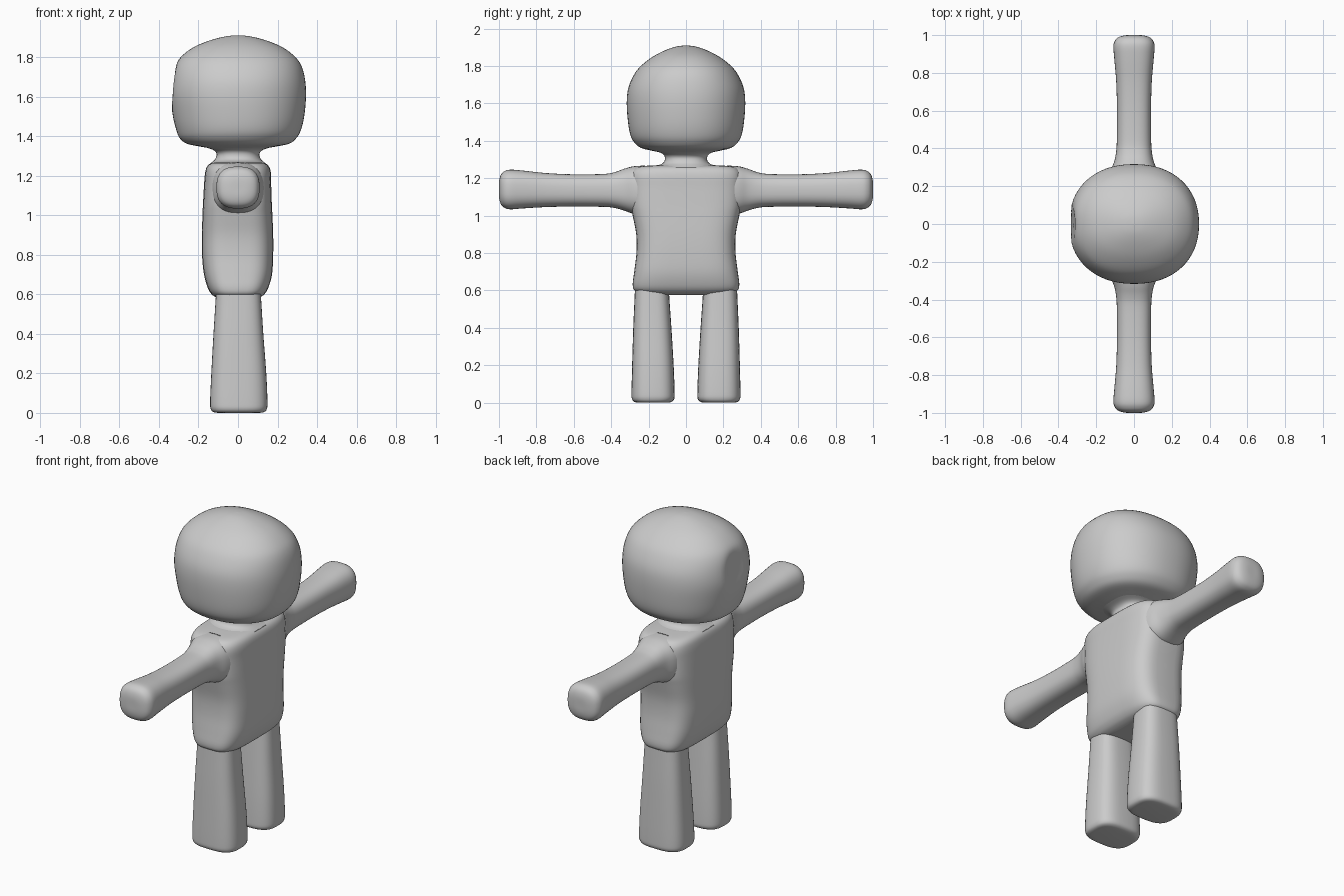
import bpy, bmesh, math
from mathutils import Vector

clay = bpy.data.materials.new("light_grey")
clay.diffuse_color = (0.6, 0.6, 0.6, 1)


def smooth_rows(rows, steps=4):
    """Catmull-Rom interpolation between section rows."""
    out = []
    for i in range(len(rows) - 1):
        p = [rows[max(0, min(len(rows) - 1, i + k))] for k in (-1, 0, 1, 2)]
        for s in range(steps):
            t = s / steps
            out.append([b + 0.5 * t * (c - a + t * (2 * a - 5 * b + 4 * c - d + t * (3 * (b - c) + d - a)))
                        for a, b, c, d in zip(*p)])
    return out + [list(rows[-1])]


def loft(name, rows, place, sides=40, power=2.5, sculpt=None):
    """Skin rounded sections; row = distance, centre u, centre v, half u, half v."""
    bm = bmesh.new()
    rings = []
    for d, cu, cv, hu, hv in smooth_rows(rows):
        ring = []
        for i in range(sides):
            a = 2 * math.pi * i / sides
            c, s = math.cos(a), math.sin(a)
            u = cu + max(hu, 0.002) * math.copysign(abs(c) ** (2 / power), c)
            v = cv + max(hv, 0.002) * math.copysign(abs(s) ** (2 / power), s)
            ring.append(bm.verts.new(place(d, u, v)))
        rings.append(ring)
    for r0, r1 in zip(rings, rings[1:]):
        for i in range(sides):
            j = (i + 1) % sides
            bm.faces.new((r0[i], r0[j], r1[j], r1[i]))
    bm.faces.new(rings[0])
    bm.faces.new(rings[-1])
    if sculpt:
        for v in bm.verts:
            sculpt(v.co)
    bmesh.ops.recalc_face_normals(bm, faces=bm.faces)
    for f in bm.faces:
        f.smooth = True
    mesh = bpy.data.meshes.new(name)
    bm.to_mesh(mesh)
    bm.free()
    mesh.materials.append(clay)
    ob = bpy.data.objects.new(name, mesh)
    bpy.context.collection.objects.link(ob)
    return ob


def upright(d, u, v):
    return Vector((u, v, d))


def face_dent(co):
    # flattened face with a shallow oval dimple
    if co.x < 0:
        r = (co.y / 0.085) ** 2 + ((co.z - 1.66) / 0.1) ** 2
        co.x += 0.022 * math.exp(-r * r)


# Head: wide rounded block with a domed crown
loft("head", [
    (1.335, 0, 0, 0.12, 0.12), (1.347, 0, 0, 0.19, 0.18), (1.362, 0, 0, 0.26, 0.24),
    (1.39, 0, 0, 0.295, 0.275), (1.43, 0.003, 0, 0.315, 0.297), (1.5, 0.003, 0, 0.332, 0.31),
    (1.6, 0, 0, 0.344, 0.317), (1.68, 0, 0, 0.34, 0.309), (1.75, 0, 0, 0.323, 0.28),
    (1.8, 0, 0, 0.29, 0.242), (1.85, 0, 0, 0.225, 0.178), (1.885, 0, 0, 0.14, 0.11),
    (1.905, 0, 0, 0.06, 0.05), (1.91, 0, 0, 0.002, 0.002)],
    upright, sides=64, power=2.2, sculpt=face_dent)

# Neck: flares into head and shoulders
loft("neck", [
    (1.255, 0, 0, 0.15, 0.24), (1.27, 0, 0, 0.13, 0.15), (1.285, 0, 0, 0.115, 0.12),
    (1.31, 0, 0, 0.108, 0.113), (1.33, 0, 0, 0.125, 0.125), (1.345, 0, 0, 0.17, 0.16),
    (1.36, 0, 0, 0.22, 0.21)], upright, power=2.4)

# Torso: soft box, waisted, with a tucked hem
loft("torso", [
    (0.575, 0, 0, 0.08, 0.1), (0.582, 0, 0, 0.105, 0.22), (0.597, 0, 0, 0.13, 0.272),
    (0.63, 0, 0, 0.152, 0.285), (0.7, 0, 0, 0.172, 0.277), (0.8, -0.002, 0, 0.18, 0.265),
    (0.9, -0.002, 0, 0.18, 0.266), (1.0, -0.003, 0, 0.177, 0.285), (1.06, -0.003, 0, 0.174, 0.297),
    (1.15, -0.002, 0, 0.17, 0.3), (1.21, 0, 0, 0.167, 0.3), (1.245, 0, 0, 0.157, 0.285),
    (1.263, 0, 0, 0.135, 0.25), (1.27, 0, 0, 0.1, 0.15)], upright, sides=48, power=3.6)

for side, label in ((1, "left"), (-1, "right")):
    # Arm: flared shoulder, slim middle, bulbous hand
    loft(label + "_arm", [
        (0.22, 0, 1.135, 0.14, 0.133), (0.28, 0, 1.137, 0.125, 0.127), (0.33, 0, 1.139, 0.105, 0.112),
        (0.38, 0, 1.137, 0.095, 0.096), (0.44, 0, 1.135, 0.091, 0.088), (0.6, 0, 1.135, 0.09, 0.086),
        (0.75, 0, 1.137, 0.094, 0.091), (0.87, 0, 1.14, 0.104, 0.101), (0.94, 0, 1.14, 0.109, 0.106),
        (0.972, 0, 1.14, 0.1, 0.097), (0.99, 0, 1.14, 0.08, 0.078), (0.999, 0, 1.14, 0.045, 0.045),
        (1.0, 0, 1.14, 0.002, 0.002)],
        lambda d, u, v: Vector((u, side * d, v)), power=2.6)

    # Leg: tapered column widening to a flat foot
    loft(label + "_leg", [
        (0.0, 0.004, 0.177, 0.1, 0.075), (0.004, 0.004, 0.177, 0.128, 0.098),
        (0.02, 0.004, 0.176, 0.142, 0.113), (0.06, 0.004, 0.176, 0.145, 0.115),
        (0.2, 0.004, 0.177, 0.139, 0.111), (0.4, 0.002, 0.18, 0.126, 0.102),
        (0.56, 0.002, 0.182, 0.116, 0.093), (0.63, 0.002, 0.182, 0.112, 0.09)],
        lambda d, u, v: Vector((u, side * v, d)), power=3)
